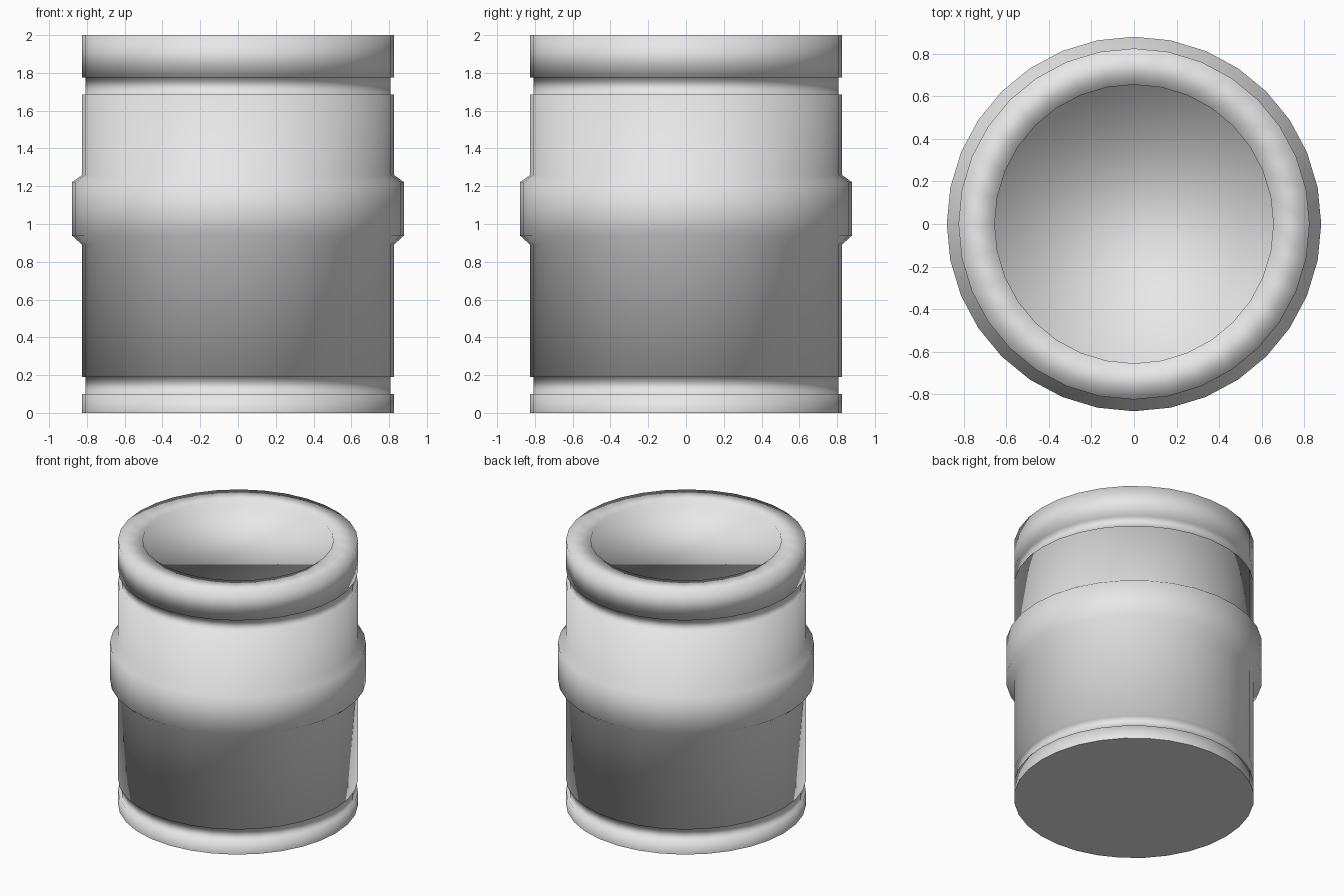
import bpy
import bmesh
from math import cos, sin, tau

cube = bpy.data.objects.get("Cube")
if cube:
    bpy.data.objects.remove(cube, do_unlink=True)

SIDES = 32
BODY, GROOVE, BELT, MOUTH = 0.825, 0.808, 0.88, 0.655

# Single plain grey
grey = bpy.data.materials.new("plain_grey")
grey.use_nodes = True
grey.diffuse_color = (0.8, 0.8, 0.8, 1)
grey.node_tree.nodes["Principled BSDF"].inputs["Base Color"].default_value = (0.8, 0.8, 0.8, 1)

# Radius and height, from the base up the wall, over the rim and into the recess
profile = [
    (BODY, 0), (BODY, 0.1),
    (GROOVE, 0.1), (GROOVE, 0.19),
    (BODY, 0.19), (BODY, 0.89),
    (BELT, 0.94), (BELT, 1.22),
    (BODY, 1.26), (BODY, 1.685),
    (GROOVE, 1.685), (GROOVE, 1.775),
    (BODY, 1.775), (BODY, 2),
    (MOUTH, 2), (MOUTH, 1.95),
]


def ring(bm, radius, z):
    angles = [tau * i / SIDES for i in range(SIDES)]
    return [bm.verts.new((radius * cos(a), radius * sin(a), z)) for a in angles]


# Turned barrel with two grooves, a raised belt and a shallow recess
bm = bmesh.new()
rings = [ring(bm, r, z) for r, z in profile]
for low, high in zip(rings, rings[1:]):
    for i in range(SIDES):
        j = (i + 1) % SIDES
        bm.faces.new((low[i], low[j], high[j], high[i]))
floor = bm.faces.new(rings[-1])
base = bm.faces.new(list(reversed(rings[0])))

# Soft shading all over except the flat base
for face in bm.faces:
    face.smooth = face is not base

mesh = bpy.data.meshes.new("barrel_container")
bm.to_mesh(mesh)
bm.free()
mesh.materials.append(grey)
barrel = bpy.data.objects.new("barrel_container", mesh)
bpy.context.collection.objects.link(barrel)
